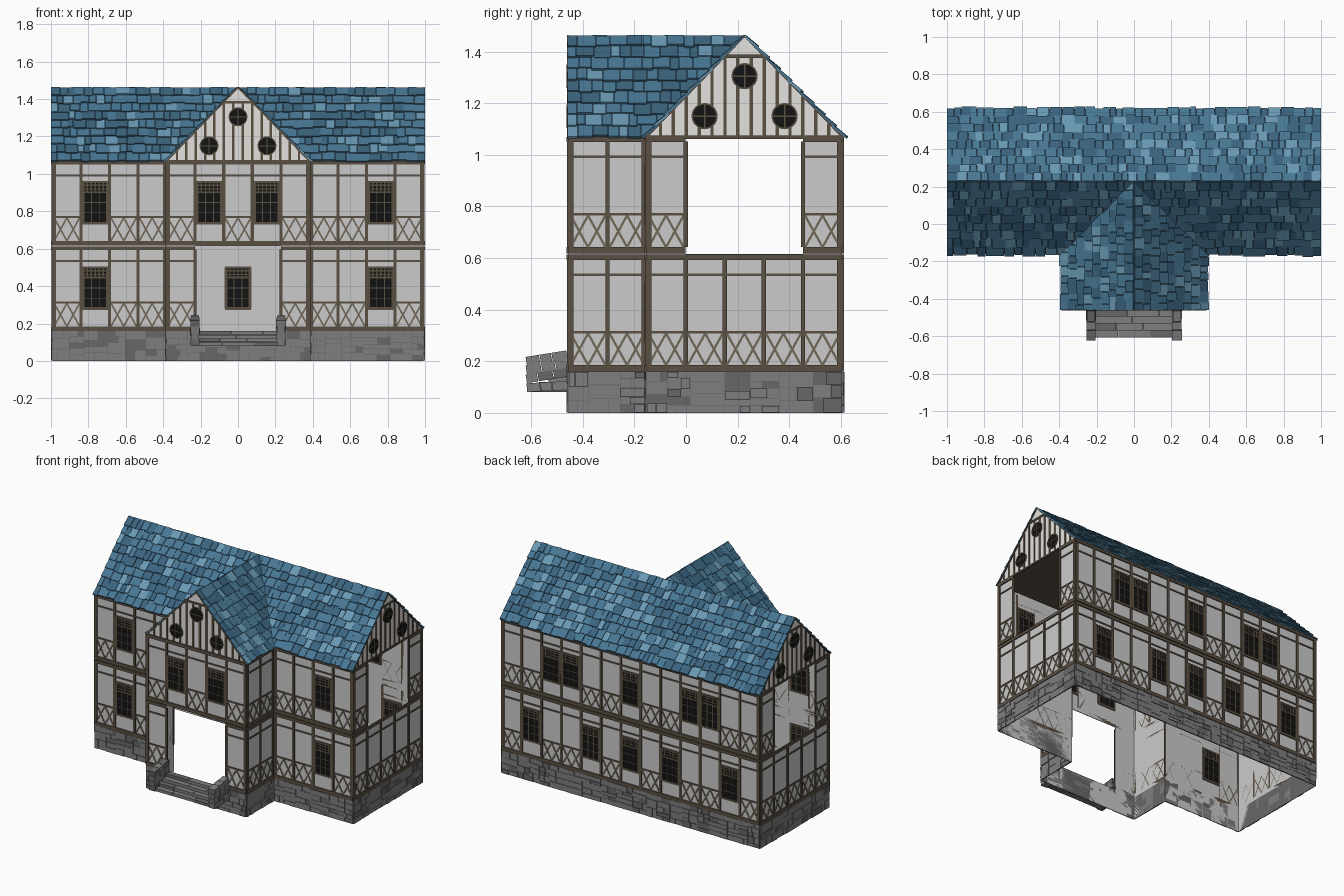
import bpy, math, random
from mathutils import Matrix, Vector

if "Cube" in bpy.data.objects:
    bpy.data.objects.remove(bpy.data.objects["Cube"])

random.seed(4)
COLOURS = {
    "plaster": (0.60, 0.60, 0.60), "gable_plaster": (0.78, 0.76, 0.73),
    "timber": (0.105, 0.080, 0.055), "light_timber": (0.165, 0.138, 0.098),
    "glass": (0.006, 0.006, 0.006), "stone": (0.21, 0.21, 0.21),
    "dark_stone": (0.135, 0.135, 0.135), "deep_blue": (0.042, 0.125, 0.205),
    "mid_blue": (0.065, 0.185, 0.295), "pale_blue": (0.14, 0.32, 0.46)}
MATS = {}
for name, c in COLOURS.items():
    MATS[name] = bpy.data.materials.new(name)
    MATS[name].diffuse_color = (*c, 1)

parts = {}   # part name -> (verts, faces, material per face)


def poly(part, M, pts, mat):
    v, f, m = parts.setdefault(part, ([], [], []))
    f.append(list(range(len(v), len(v) + len(pts))))
    v.extend(M @ Vector(p) for p in pts)
    m.append(mat)


def box(part, M, lo, hi, mat):
    v, f, m = parts.setdefault(part, ([], [], []))
    b = len(v)
    v.extend(M @ Vector((x, y, z)) for x in (lo[0], hi[0]) for y in (lo[1], hi[1]) for z in (lo[2], hi[2]))
    for q in ((0, 1, 3, 2), (4, 6, 7, 5), (0, 4, 5, 1), (2, 3, 7, 6), (0, 2, 6, 4), (1, 5, 7, 3)):
        f.append([b + i for i in q])
        m.append(mat)


def bar(part, M, p, q, w, out, mat, inn=0.0):
    """Straight strip on a wall from p to q, both given as (along, height)."""
    d = Vector((q[0] - p[0], q[1] - p[1]))
    R = M @ Matrix.Translation((p[0], 0, p[1])) @ Matrix.Rotation(-math.atan2(d.y, d.x), 4, 'Y')
    box(part, R, (0, -out, -w / 2), (d.length, inn, w / 2), mat)


def wall_frame(x, y, ux, uy):
    # axes: along the wall, inward, up
    return Matrix(((ux, -uy, 0, x), (uy, ux, 0, y), (0, 0, 1, 0), (0, 0, 0, 1)))


def disc(part, M, u, z, r, out, mat, inn, n=20):
    ring = [(u + r * math.cos(2 * math.pi * i / n), z + r * math.sin(2 * math.pi * i / n)) for i in range(n)]
    poly(part, M, [(a, -out, b) for a, b in ring], mat)
    poly(part, M, [(a, inn, b) for a, b in reversed(ring)], mat)
    for i in range(n):
        a, b = ring[i], ring[(i + 1) % n]
        poly(part, M, [(a[0], inn, a[1]), (b[0], inn, b[1]), (b[0], -out, b[1]), (a[0], -out, a[1])], mat)


def window(M, u0, u1, z0, z1):
    a, b, t = u0 + 0.012, u1 - 0.012, z1 - 0.055
    bar("window_glass", M, (a, (z0 + z1) / 2), (b, (z0 + z1) / 2), z1 - z0, 0.002, "glass", 0.002)
    P, mat = "window_frames", "timber"
    for z, w in ((z0, 0.014), (t, 0.01), (z1, 0.012)):
        bar(P, M, (a - 0.006, z), (b + 0.006, z), w, 0.007, mat, 0.005)
    for u in (a, b):
        bar(P, M, (u, z0), (u, z1), 0.014, 0.007, mat, 0.005)
    for i in (1, 2):
        u = a + (b - a) * i / 3
        bar(P, M, (u, z0), (u, t), 0.005, 0.005, mat, 0.004)
        z = z0 + (t - z0) * i / 3
        bar(P, M, (a, z), (b, z), 0.005, 0.005, mat, 0.004)
    for i in range(1, 6):
        u = a + (b - a) * i / 6
        bar(P, M, (u, t), (u, z1), 0.006, 0.005, mat, 0.004)
    for z in (t + 0.018, t + 0.037):
        bar(P, M, (a, z), (b, z), 0.006, 0.005, mat, 0.004)


def storey(M, length, kinds, base, top, z0, z1):
    """One floor of a wall: L = lattice panel, W = window panel, O = opening."""
    w = length / len(kinds)
    for i, k in enumerate(kinds):
        a, b = i * w, (i + 1) * w
        low = 0.16 if k == "O" else z1
        if low > z0:
            poly("plaster_walls", M, [(a, 0, z0), (b, 0, z0), (b, 0, low), (a, 0, low)], "plaster")
        if k == "O":
            continue
        for z, h in ((base - 0.012, 0.024), (top + 0.008, 0.02)):
            bar("floor_beams", M, (a, z), (b, z), h, 0.008, "timber")
        bar("rails", M, (a, base + 0.35), (b, base + 0.35), 0.01, 0.005, "timber")
        if k == "W":
            window(M, a, b, base + 0.095, base + 0.315)
        else:
            bar("rails", M, (a, base + 0.128), (b, base + 0.128), 0.01, 0.005, "timber")
            for j in (0, 1):
                c, d = a + 0.008 + j * (w / 2 - 0.008), a + w / 2 + j * (w / 2 - 0.008)
                bar("lattice", M, (c, base), (d, base + 0.123), 0.009, 0.004, "light_timber")
                bar("lattice", M, (c, base + 0.123), (d, base), 0.009, 0.0035, "light_timber")
    for i in range(len(kinds) + 1):
        if kinds[max(i - 1, 0):i + 1].strip("O"):
            end = i in (0, len(kinds))
            u = i * w + (0.008 if i == 0 else -0.008 if end else 0)
            bar("posts", M, (u, base), (u, top), 0.022 if end else 0.017, 0.0065, "timber")


def stonework(M, length):
    bar("stone_base", M, (0, 0.08), (length, 0.08), 0.16, 0.002, "dark_stone")
    u = 0.0
    while u < length - 0.001:
        w = random.uniform(0.07, 0.15)
        if length - u - w < 0.05:
            w = length - u
        cuts = [random.uniform(0.7, 1.5) for _ in range(random.choice((3, 4, 5)))]
        z = 0.0
        for c in cuts:
            h = 0.16 * c / sum(cuts)
            s = random.choice((1, random.uniform(0.3, 0.7), random.uniform(0.4, 0.6)))
            for a, b in ((0, s), (s, 1)):
                if b > a:
                    box("stone_base", M, (u + a * w + 0.001, -random.uniform(0.004, 0.009), z + 0.001),
                        (u + b * w - 0.001, 0, z + h - 0.001), random.choice(("stone", "stone", "stone", "dark_stone")))
            z += h
        u += w


# Walls, listed anticlockwise: start, direction, length, lower panels, upper panels
X, YF, YB, WX, WY = 0.991, -0.153, 0.605, 0.383, -0.455
SIDE_U = "LOOOL"
for x, y, ux, uy, length, low, up in (
        (-X, YF, 1, 0, X - WX, "LWLL", "LWLL"),
        (-WX, YF, 0, -1, YF - WY, "LL", "LL"),
        (-WX, WY, 1, 0, 2 * WX, "LOOOL", "LWLWL"),
        (WX, WY, 0, 1, YF - WY, "LL", "LL"),
        (WX, YF, 1, 0, X - WX, "LLWL", "LLWL"),
        (X, YF, 0, 1, YB - YF, "LLLLL", SIDE_U),
        (X, YB, -1, 0, 2 * X, "LWLLWLWLWLLWL", "LLWWLLWLLWWLL"),
        (-X, YB, 0, -1, YB - YF, "LLLLL", SIDE_U)):
    M = wall_frame(x, y, ux, uy)
    storey(M, length, low, 0.185, 0.595, 0.0, 0.615)
    storey(M, length, up, 0.642, 1.052, 0.615, 1.07)
    stonework(M, length)

# Gables with battens and three round windows
MID, ZE, ZR = 0.227, 1.062, 1.457
for M in (wall_frame(0, WY, 1, 0), wall_frame(X, MID, 0, 1), wall_frame(-X, MID, 0, -1)):
    poly("gable_walls", M, [(-0.387, 0, 1.065), (0.387, 0, 1.065), (0, 0, 1.466)], "gable_plaster")
    bar("gable_timbers", M, (-0.38, 1.068), (0.38, 1.068), 0.012, 0.007, "timber")
    bar("gable_timbers", M, (-0.085, 1.382), (0.085, 1.382), 0.013, 0.006, "timber")
    for s in (-1, 1):
        bar("gable_timbers", M, (s * 0.385, 1.064), (0, 1.462), 0.008, 0.007, "timber")
        for i in range(7):
            o = 0.026 + 0.05 * i
            bar("gable_timbers", M, (s * o, 1.07), (s * o, min(1.38, 1.458 - o * 1.03)), 0.013, 0.004, "timber")
    for u, z in ((0, 1.305), (-0.155, 1.15), (0.155, 1.15)):
        disc("round_window_frames", M, u, z, 0.051, 0.005, "timber", 0.001)
        disc("round_window_glass", M, u, z, 0.045, 0.006, "glass", 0.002)
        bar("round_window_frames", M, (u - 0.046, z), (u + 0.046, z), 0.006, 0.008, "timber")
        bar("round_window_frames", M, (u, z - 0.046), (u, z + 0.046), 0.006, 0.0079, "timber")

# Ceiling under the roof
I = Matrix.Identity(4)
for x, a, b in ((X, YF, YB), (WX, WY, YF)):
    poly("ceiling", I, [(-x, a, 1.069), (-x, b, 1.069), (x, b, 1.069), (x, a, 1.069)], "timber")


def roof_slope(origin, u, s, spans, rows=9):
    """Tiled slope: spans(t) gives the covered stretches at height fraction t."""
    u, s = Vector(u), Vector(s)
    L, d = s.length, s.normalized()
    n = u.cross(d)
    M = Matrix((u, d, n)).transposed().to_4x4()
    M.translation = origin
    step = L / rows
    for (a, b), (c, e) in zip(spans(0), spans(1)):
        poly("roof_boards", M, [(a, 0, 0), (b, 0, 0), (e, L, 0), (c, L, 0)], "deep_blue")
    for r in range(rows):
        for a, b in spans((r + 1) / rows):
            while a < b - 0.001:
                w = random.uniform(0.03, 0.075)
                if b - a - w < 0.025:
                    w = b - a
                T = M @ Matrix.Translation((a, r * step, 0.001)) @ Matrix.Rotation(-0.11, 4, 'X')
                lo = random.uniform(-0.006, 0.008)
                up = step * (1.0 if r == rows - 1 else 1.15)
                box("roof_tiles", T, (0.001, lo, 0.004), (w - 0.001, up, random.uniform(0.011, 0.015)),
                    random.choice(("deep_blue", "mid_blue", "mid_blue", "deep_blue", "mid_blue", "pale_blue")))
                a += w


H, RISE, WF = 0.388, ZR - ZE, -0.461
roof_slope((0, MID - H, ZE), (1, 0, 0), (0, H, RISE), lambda t: [(-1, -H * (1 - t)), (H * (1 - t), 1)])
roof_slope((0, MID + H, ZE), (-1, 0, 0), (0, -H, RISE), lambda t: [(-1, 1)])
depth = MID - H - WF
roof_slope((H, WF, ZE), (0, 1, 0), (-H, 0, RISE), lambda t: [(0, depth + H * t)])
roof_slope((-H, WF, ZE), (0, -1, 0), (H, 0, RISE), lambda t: [(-depth - H * t, 0)])

# Front steps, each made of a few slabs
for i in range(4):
    z, y = 0.08 + 0.02 * i, -0.608 + 0.037 * i
    x = -0.21
    while x < 0.209:
        w = min(random.uniform(0.1, 0.2), 0.21 - x)
        if 0.21 - x - w < 0.05:
            w = 0.21 - x
        box("steps", I, (x + 0.001, y + random.uniform(0, 0.004), z), (x + w - 0.001, -0.455, z + 0.0195),
            random.choice(("stone", "dark_stone", "stone")))
        x += w

# Stone cheek walls beside the steps, courses rising to the house
for s in (-1, 1):
    for r in range(4):
        y, z = -0.617, 0.08 + 0.034 * r
        for i in range(3):
            w = (0.054, 0.046, 0.06)[(i + r) % 3]
            T = Matrix.Translation((s * 0.23, y, z)) @ Matrix.Rotation(0.16 if r else 0.05, 4, 'X')
            g = random.uniform(0.021, 0.026)
            box("step_side_walls", T, (-g, 0.001, 0.001), (g, w - 0.001, 0.035),
                random.choice(("stone", "dark_stone", "stone")))
            y += w
            z += w * (0.16 if r else 0.05)

# Turn the collected parts into objects
for name, (v, f, m) in parts.items():
    me = bpy.data.meshes.new(name)
    me.from_pydata(v, [], f)
    used = sorted(set(m))
    for k in used:
        me.materials.append(MATS[k])
    me.polygons.foreach_set("material_index", [used.index(k) for k in m])
    me.update()
    bpy.context.collection.objects.link(bpy.data.objects.new(name, me))

for m in bpy.data.materials:
    if m.users and not m.is_grease_pencil:
        m.use_nodes = True
        m.node_tree.nodes["Principled BSDF"].inputs["Base Color"].default_value = m.diffuse_color
